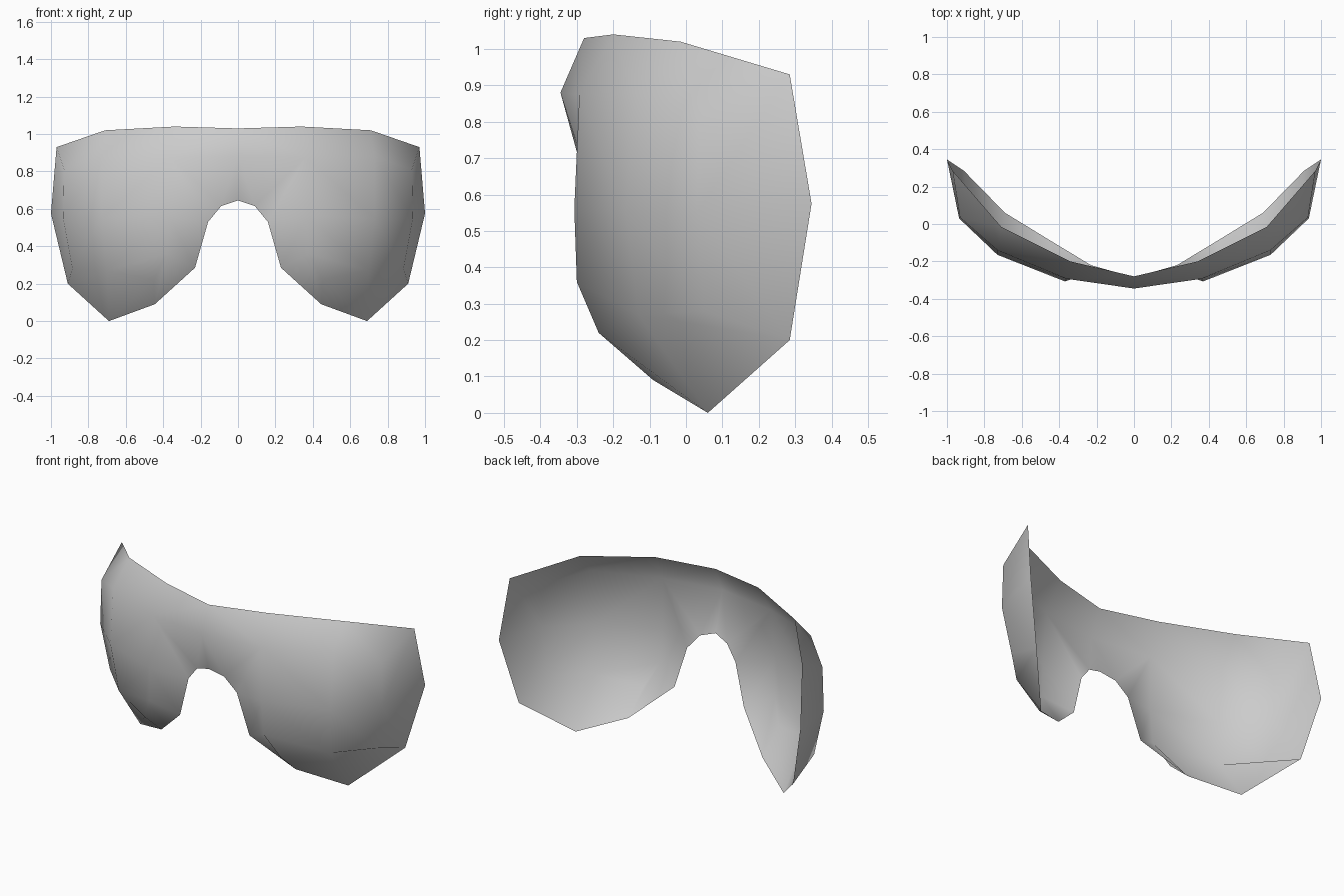
import bpy
import bmesh

# Remove the default cube
default = bpy.data.objects.get("Cube")
if default:
    bpy.data.objects.remove(default, do_unlink=True)


def flat_material(name, colour):
    mat = bpy.data.materials.new(name)
    mat.use_nodes = True
    mat.diffuse_color = colour
    mat.node_tree.nodes["Principled BSDF"].inputs["Base Color"].default_value = colour
    return mat


# Control points of the left half of the shield, from the centre outwards
points = {
    # top rim
    "top_centre": (0, -.28, 1.03), "top_inner": (.34, -.2, 1.04),
    "top_outer": (.71, -.015, 1.02), "top_corner": (.97, .285, .93),
    # brow row
    "brow_centre": (0, -.345, .88), "brow_inner": (.36, -.293, .875),
    "brow_outer": (.73, -.14, .88), "brow_side": (.93, .035, .81),
    # nose arch
    "nose_top": (0, -.28, .645), "nose_bend": (.09, -.26, .615),
    "nose_side": (.16, -.24, .53), "nose_foot": (.23, -.22, .285),
    # lens middle row
    "mid_inner": (.37, -.307, .56), "mid_outer": (.73, -.165, .55),
    "mid_side": (.935, .03, .55), "temple_back": (1, .345, .575),
    # lens lower row
    "low_inner": (.38, -.3, .36), "low_outer": (.7, -.13, .27),
    "low_side": (.885, .05, .28), "temple_low": (.91, .285, .2),
    # bottom rim
    "cheek": (.45, -.24, .22), "rim_inner": (.445, -.09, .09),
    "rim_low": (.69, .06, 0),
}

# Panels, each listed anticlockwise as seen from the front
panels = [
    "top_centre brow_centre brow_inner top_inner",
    "top_inner brow_inner brow_outer top_outer",
    "top_outer brow_outer brow_side top_corner",
    "brow_centre nose_top nose_bend brow_inner",
    "brow_inner nose_bend nose_side mid_inner",
    "mid_inner nose_side nose_foot low_inner",
    "brow_inner mid_inner mid_outer brow_outer",
    "brow_outer mid_outer mid_side brow_side",
    "top_corner brow_side mid_side temple_back",
    "mid_inner low_inner low_outer mid_outer",
    "mid_outer low_outer low_side mid_side",
    "mid_side low_side temple_low temple_back",
    "low_inner nose_foot rim_inner cheek",
    "low_inner cheek low_outer",
    "cheek rim_inner rim_low low_outer",
    "low_outer rim_low temple_low low_side",
]

# Half of the shield as a thin smooth sheet
bm = bmesh.new()
verts = {name: bm.verts.new(co) for name, co in points.items()}
for panel in panels:
    face = bm.faces.new([verts[name] for name in panel.split()])
    face.smooth = True
mesh = bpy.data.meshes.new("visor_shield")
bm.to_mesh(mesh)
bm.free()

shield = bpy.data.objects.new("visor_shield", mesh)
bpy.context.collection.objects.link(shield)
mesh.materials.append(flat_material("plain_grey", (.6, .6, .6, 1)))

# Mirror to the other side, welded along the centre line
mirror = shield.modifiers.new("mirror", "MIRROR")
mirror.use_axis[0] = True
mirror.use_clip = True
mirror.merge_threshold = .001
